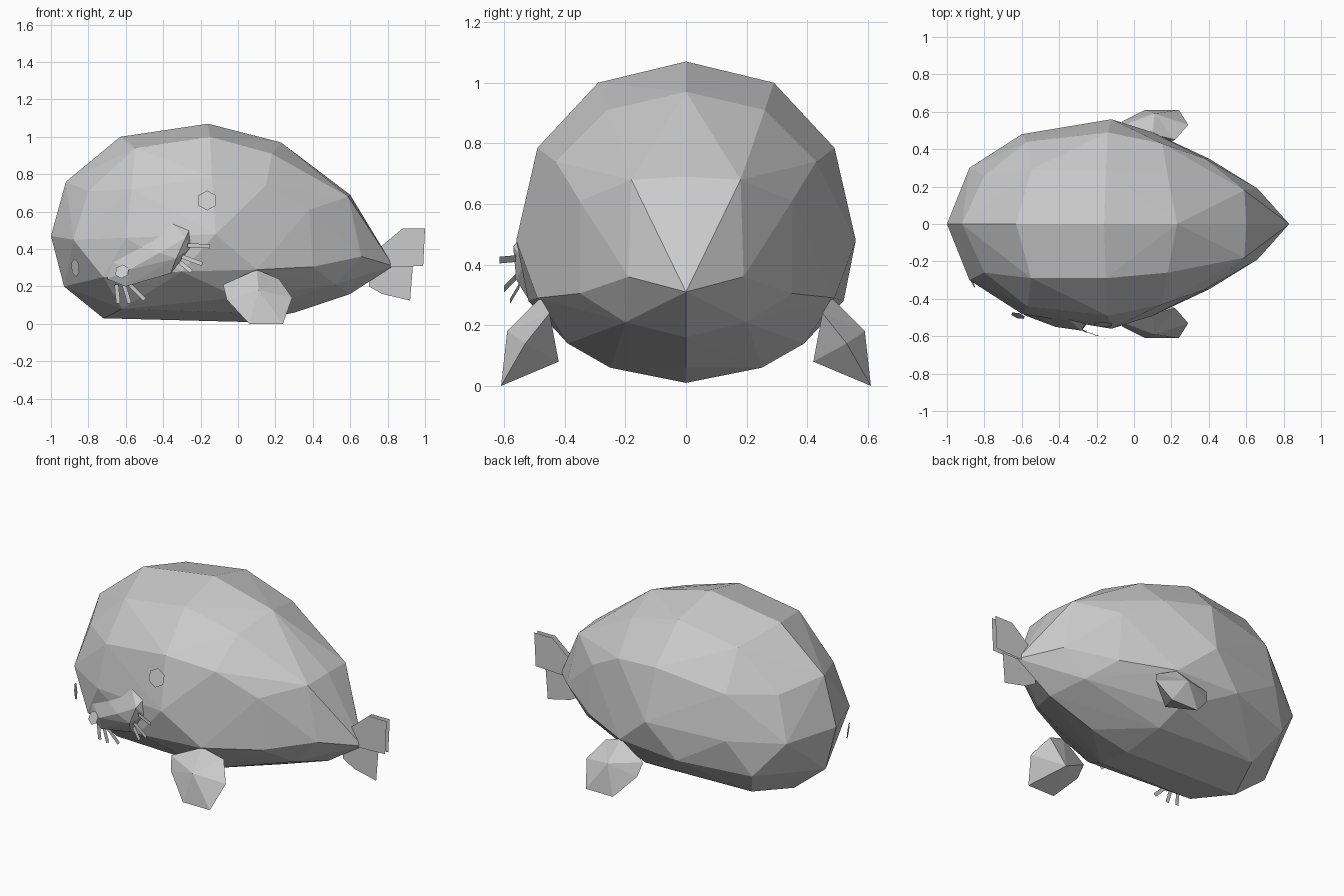
import bpy, bmesh, math
from mathutils import Vector

cube = bpy.data.objects.get("Cube")
if cube:
    bpy.data.objects.remove(cube)

grey = bpy.data.materials.new("light_grey")
grey.use_nodes = True
grey.diffuse_color = (0.6, 0.6, 0.6, 1)
grey.node_tree.nodes["Principled BSDF"].inputs["Base Color"].default_value = grey.diffuse_color


def finish(name, bm):
    mesh = bpy.data.meshes.new(name)
    bm.to_mesh(mesh)
    bm.free()
    mesh.materials.append(grey)
    obj = bpy.data.objects.new(name, mesh)
    bpy.context.scene.collection.objects.link(obj)


def faceted_lump(name, points):
    # Wraps a convex low-poly skin around the points
    bm = bmesh.new()
    for p in points:
        bm.verts.new(p)
    result = bmesh.ops.convex_hull(bm, input=bm.verts)
    loose = {g for g in result["geom_interior"] + result["geom_unused"]
             if isinstance(g, bmesh.types.BMVert)}
    bmesh.ops.delete(bm, geom=list(loose), context='VERTS')
    bmesh.ops.recalc_face_normals(bm, faces=bm.faces)
    finish(name, bm)


def plate(name, points):
    bm = bmesh.new()
    bm.faces.new([bm.verts.new(p) for p in points])
    finish(name, bm)


def hexagon(name, center, normal, radius):
    turn = Vector(normal).to_track_quat('Z', 'Y')
    plate(name, [Vector(center) + turn @ Vector((radius * math.sin(i * math.pi / 3),
                 radius * math.cos(i * math.pi / 3), 0)) for i in range(6)])


# Body: centre line profile (x, z), and mirrored points on the flank (x, y, z)
PROFILE = [(-1, 0.47), (-0.92, 0.76), (-0.63, 1), (-0.16, 1.07), (0.23, 0.97), (0.6, 0.69),
           (0.83, 0.31), (0.6, 0.16), (0.3, 0.06), (0.05, 0.01), (-0.72, 0.03), (-0.93, 0.2)]
FLANK = [
    # widest line from head to tail
    (-0.88, 0.3, 0.45), (-0.6, 0.48, 0.46), (-0.12, 0.56, 0.48), (0.1, 0.49, 0.29),
    (0.4, 0.35, 0.305), (0.66, 0.19, 0.36),
    # upper side
    (-0.8, 0.26, 0.71), (-0.55, 0.29, 0.94), (-0.57, 0.44, 0.72), (-0.15, 0.29, 1),
    (-0.14, 0.49, 0.785), (0.18, 0.26, 0.91), (0.15, 0.43, 0.74), (0.38, 0.35, 0.61),
    (0.59, 0.18, 0.68),
    # underside
    (-0.72, 0.4, 0.25), (-0.62, 0.26, 0.08), (-0.3, 0.52, 0.28), (0, 0.39, 0.14),
    (0.03, 0.25, 0.06), (0.52, 0.2, 0.21),
]
faceted_lump("body", [(x, 0, z) for x, z in PROFILE]
             + [(x, side * y, z) for x, y, z in FLANK for side in (1, -1)])

# Side flippers: a faceted rim with an outer and an inner apex
RIM = [(0.10, 0.48, 0.29), (-0.08, 0.52, 0.21), (-0.06, 0.55, 0.13), (0.06, 0.61, 0),
       (0.24, 0.61, 0), (0.29, 0.53, 0.14), (0.22, 0.45, 0.24)]
for side, label in ((1, "left"), (-1, "right")):
    bm = bmesh.new()
    rim = [bm.verts.new((x, side * y, z)) for x, y, z in RIM]
    for x, y, z in ((0.11, 0.59, 0.18), (0.13, 0.42, 0.08)):
        tip = bm.verts.new((x, side * y, z))
        for a, b in zip(rim, rim[1:] + rim[:1]):
            bm.faces.new((tip, a, b))
    bmesh.ops.recalc_face_normals(bm, faces=bm.faces)
    finish(label + "_flipper", bm)

# Tail fins: thin sheets
UPPER = [(0.72, 0.30), (0.76, 0.41), (0.88, 0.51), (1, 0.51), (0.99, 0.31)]
LOWER = [(0.70, 0.31), (0.70, 0.20), (0.77, 0.16), (0.92, 0.125), (0.935, 0.31)]
for side, label in ((1, "left"), (-1, "right")):
    plate(label + "_tail_fin", [(x, side * 0.015, z) for x, z in UPPER])
plate("lower_tail_fin", [(x, 0, z) for x, z in LOWER])

# Muzzle: a shallow faceted patch on the cheek
faceted_lump("muzzle", [
    (-0.70, -0.41, 0.24), (-0.67, -0.43, 0.33), (-0.55, -0.47, 0.42), (-0.35, -0.51, 0.535),
    (-0.26, -0.53, 0.50), (-0.25, -0.53, 0.41), (-0.36, -0.51, 0.27), (-0.60, -0.44, 0.20),
    (-0.28, -0.57, 0.46), (-0.42, -0.55, 0.38), (-0.58, -0.49, 0.29), (-0.33, -0.56, 0.35)])

# Eyes and nose
hexagon("left_eye", (-0.165, -0.538, 0.66), (0, -1, 0.25), 0.055)
hexagon("right_eye", (-0.87, -0.30, 0.30), (-0.9, -0.45, -0.1), 0.05)
hexagon("nose", (-0.62, -0.49, 0.28), (-0.3, -1, 0.4), 0.04)

# Whiskers: narrow strips
WHISKERS = [
    ((-0.27, -0.56, 0.42), (-0.15, -0.615, 0.415)),
    ((-0.30, -0.56, 0.36), (-0.19, -0.60, 0.32)),
    ((-0.31, -0.55, 0.33), (-0.25, -0.58, 0.28)),
    ((-0.65, -0.40, 0.21), (-0.64, -0.40, 0.11)),
    ((-0.61, -0.41, 0.21), (-0.58, -0.41, 0.11)),
    ((-0.58, -0.42, 0.21), (-0.50, -0.42, 0.13)),
]
for start, end in WHISKERS:
    a, b = Vector(start), Vector(end)
    across = (b - a).cross(Vector((0, 1, 0))).normalized() * 0.011
    plate("whisker", [a - across, b - across, b + across, a + across])
